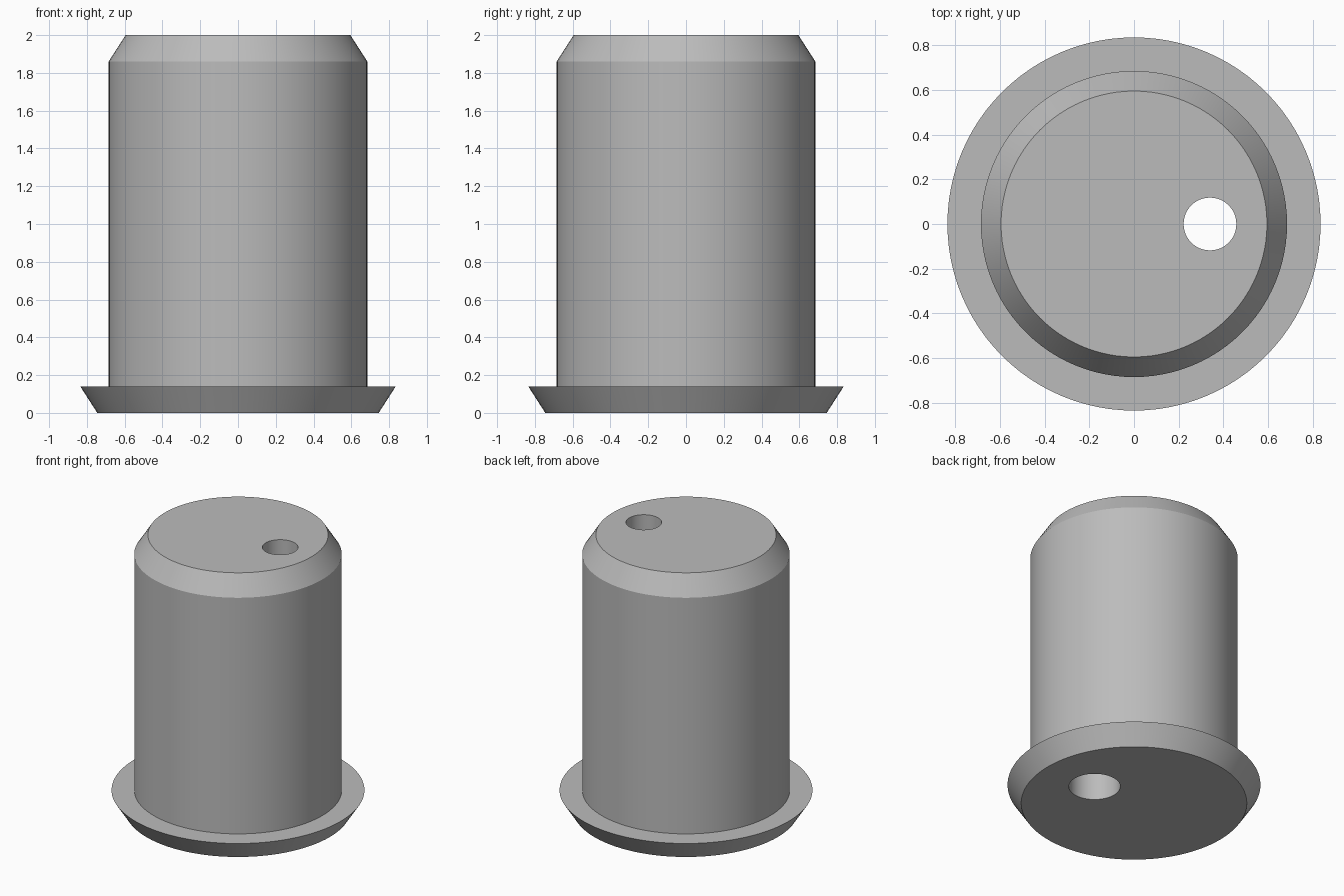
import bpy, bmesh, math

cube = bpy.data.objects.get("Cube")
if cube:
    bpy.data.objects.remove(cube, do_unlink=True)

grey = bpy.data.materials.new("plain grey")
grey.use_nodes = True
colour = (0.5, 0.5, 0.5, 1)
grey.diffuse_color = colour
grey.node_tree.nodes["Principled BSDF"].inputs["Base Color"].default_value = colour


def lathe(name, profile, segments, x=0):
    """Revolve a (radius, height) profile, axis to axis, into a closed solid."""
    bm = bmesh.new()
    rings = []
    for r, z in profile:
        rings.append([bm.verts.new((x + r * math.cos(math.tau * i / segments),
                                    r * math.sin(math.tau * i / segments), z))
                      for i in range(segments)])
    for low, high in zip(rings, rings[1:]):
        for i in range(segments):
            j = (i + 1) % segments
            bm.faces.new((low[i], low[j], high[j], high[i]))
    bm.faces.new(rings[0][::-1])
    bm.faces.new(rings[-1])
    bmesh.ops.recalc_face_normals(bm, faces=bm.faces)
    mesh = bpy.data.meshes.new(name)
    bm.to_mesh(mesh)
    bm.free()
    mesh.materials.append(grey)
    obj = bpy.data.objects.new(name, mesh)
    bpy.context.collection.objects.link(obj)
    return obj


# Flared base flange, straight body and chamfered top
plug = lathe("plug_body", [(0.745, 0), (0.835, 0.14), (0.685, 0.14),
                           (0.685, 1.86), (0.595, 2)], 96)

# Off-centre through hole, wider at the underside
cutter = lathe("hole_cutter", [(0.17, -0.1), (0.17, 1), (0.118, 1),
                               (0.118, 2.1)], 48, x=0.34)
cutter.hide_render = True

cut = plug.modifiers.new("hole", 'BOOLEAN')
cut.operation = 'DIFFERENCE'
cut.solver = 'EXACT'
cut.object = cutter
bpy.context.view_layer.objects.active = plug
bpy.ops.object.select_all(action='DESELECT')
plug.select_set(True)
bpy.ops.object.modifier_apply(modifier=cut.name)
bpy.data.objects.remove(cutter, do_unlink=True)

# Smooth walls with crisp rims
bpy.ops.object.shade_smooth_by_angle(angle=math.radians(25))
